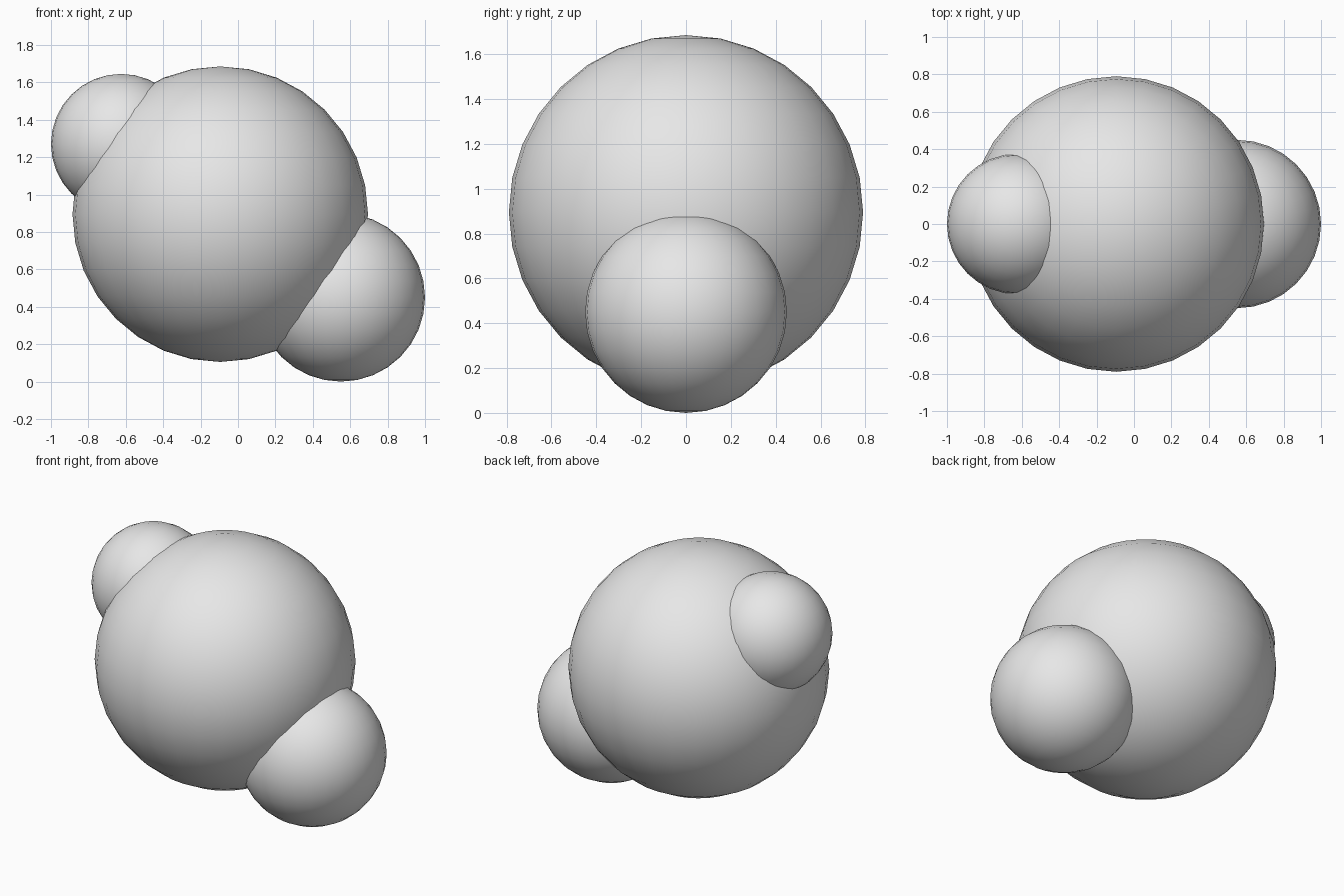
import bpy

cube = bpy.data.objects.get("Cube")
if cube:
    bpy.data.objects.remove(cube, do_unlink=True)

# One plain grey for the whole model
grey = bpy.data.materials.new("light grey")
grey.use_nodes = True
color = (0.8, 0.8, 0.8, 1.0)
grey.diffuse_color = color
grey.node_tree.nodes["Principled BSDF"].inputs["Base Color"].default_value = color


def add_ball(name, center, radius):
    """Smooth ball, slightly faceted in outline."""
    bpy.ops.mesh.primitive_uv_sphere_add(
        segments=32, ring_count=16, radius=radius, location=center)
    ball = bpy.context.object
    ball.name = name
    ball.data.materials.append(grey)
    bpy.ops.object.shade_smooth_by_angle()
    return ball


# Large central ball with two smaller balls sunk into opposite sides
add_ball("central_ball", (-0.095, 0, 0.895), 0.79)
add_ball("upper_small_ball", (-0.625, 0, 1.27), 0.375)
add_ball("lower_medium_ball", (0.55, 0, 0.45), 0.45)
